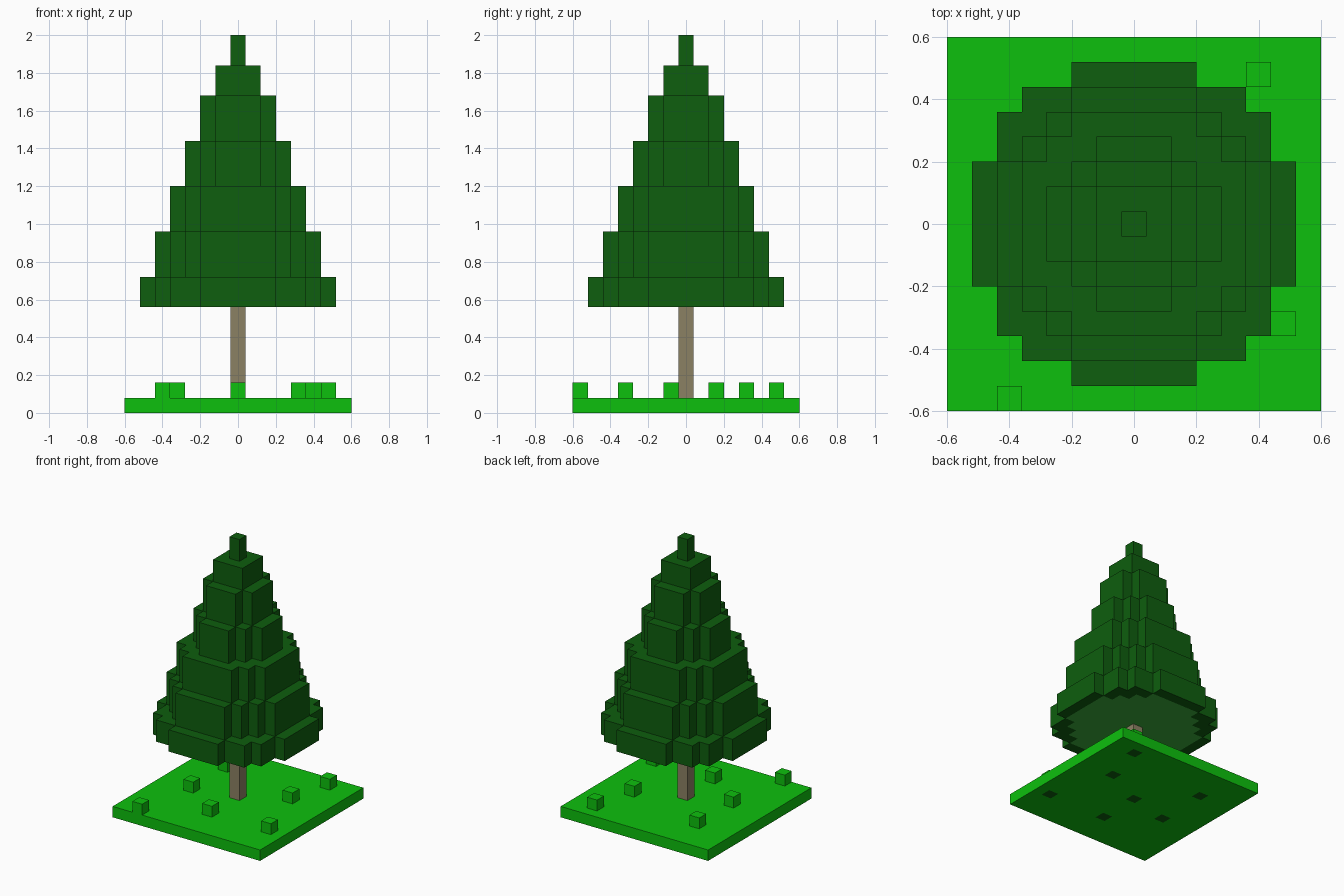
import bpy, bmesh
from mathutils import Vector

cube = bpy.data.objects.get("Cube")
if cube:
    bpy.data.objects.remove(cube, do_unlink=True)

U = 0.08  # edge length of one block


def material(name, rgb):
    m = bpy.data.materials.new(name)
    m.use_nodes = True
    col = (*rgb, 1.0)
    m.diffuse_color = col
    bsdf = m.node_tree.nodes["Principled BSDF"]
    bsdf.inputs["Base Color"].default_value = col
    bsdf.inputs["Roughness"].default_value = 0.9
    return m


grass = material("grass green", (0.004, 0.527, 0.004))
pine = material("pine green", (0.0044, 0.112, 0.0044))
under = material("pale underside green", (0.045, 0.42, 0.045))
bark = material("bark brown", (0.26, 0.22, 0.125))


def block_slab(name, cells, z0, z1, mats, underside=None):
    """Extrude a set of grid cells; underside(i, j) marks bottom cells for the second material."""
    bm = bmesh.new()
    corners = {}

    def corner(i, j):
        if (i, j) not in corners:
            corners[i, j] = bm.verts.new(((i - 0.5) * U, (j - 0.5) * U, z0))
        return corners[i, j]

    for i, j in cells:
        bm.faces.new([corner(i, j), corner(i + 1, j), corner(i + 1, j + 1), corner(i, j + 1)])
    ext = bmesh.ops.extrude_face_region(bm, geom=bm.faces[:], use_keep_orig=True)
    top = [g for g in ext["geom"] if isinstance(g, bmesh.types.BMVert)]
    bmesh.ops.translate(bm, verts=top, vec=Vector((0, 0, z1 - z0)))
    bmesh.ops.recalc_face_normals(bm, faces=bm.faces[:])
    if underside:
        for f in bm.faces:
            c = f.calc_center_median()
            if f.normal.z < -0.5 and underside(round(c.x / U), round(c.y / U)):
                f.material_index = 1
    # merge the cells into large flat faces
    bmesh.ops.dissolve_limit(bm, angle_limit=0.01, verts=bm.verts[:], edges=bm.edges[:],
                             delimit={'MATERIAL'})
    me = bpy.data.meshes.new(name)
    bm.to_mesh(me)
    bm.free()
    for m in mats:
        me.materials.append(m)
    ob = bpy.data.objects.new(name, me)
    bpy.context.collection.objects.link(ob)
    return ob


def disc(r):
    """Grid cells of a stepped disc with the given block radius."""
    n = range(-r, r + 1)
    return [(i, j) for i in n for j in n if i * i + j * j <= (r + 0.5) ** 2]


# Ground slab, with dark cells underneath the trunk and the inner tufts
tufts = [(5, 6), (6, -4), (-5, -7), (-4, -1), (0, -4), (4, 2), (-4, 4)]
dark_cells = {(0, 0)} | {t for t in tufts if max(abs(t[0]), abs(t[1])) < 7}
ground_cells = [(i, j) for i in range(-7, 8) for j in range(-7, 8)]
block_slab("ground", ground_cells, 0, U, [grass, pine], lambda i, j: (i, j) in dark_cells)

# Grass tufts
for k, cell in enumerate(tufts):
    block_slab(f"grass_tuft_{k + 1}", [cell], U, 2 * U, [grass])

# Trunk
block_slab("trunk", [(0, 0)], U, 7 * U, [bark])

# Foliage tiers, widest at the bottom; heights in blocks
levels = [7, 9, 12, 15, 18, 21, 23, 25]
inner = set(disc(5))
for k in range(7):
    r = 6 - k
    block_slab(f"foliage_tier_{k + 1}", disc(r), levels[k] * U, levels[k + 1] * U,
               [pine, under], (lambda i, j: (i, j) in inner) if k == 0 else None)
